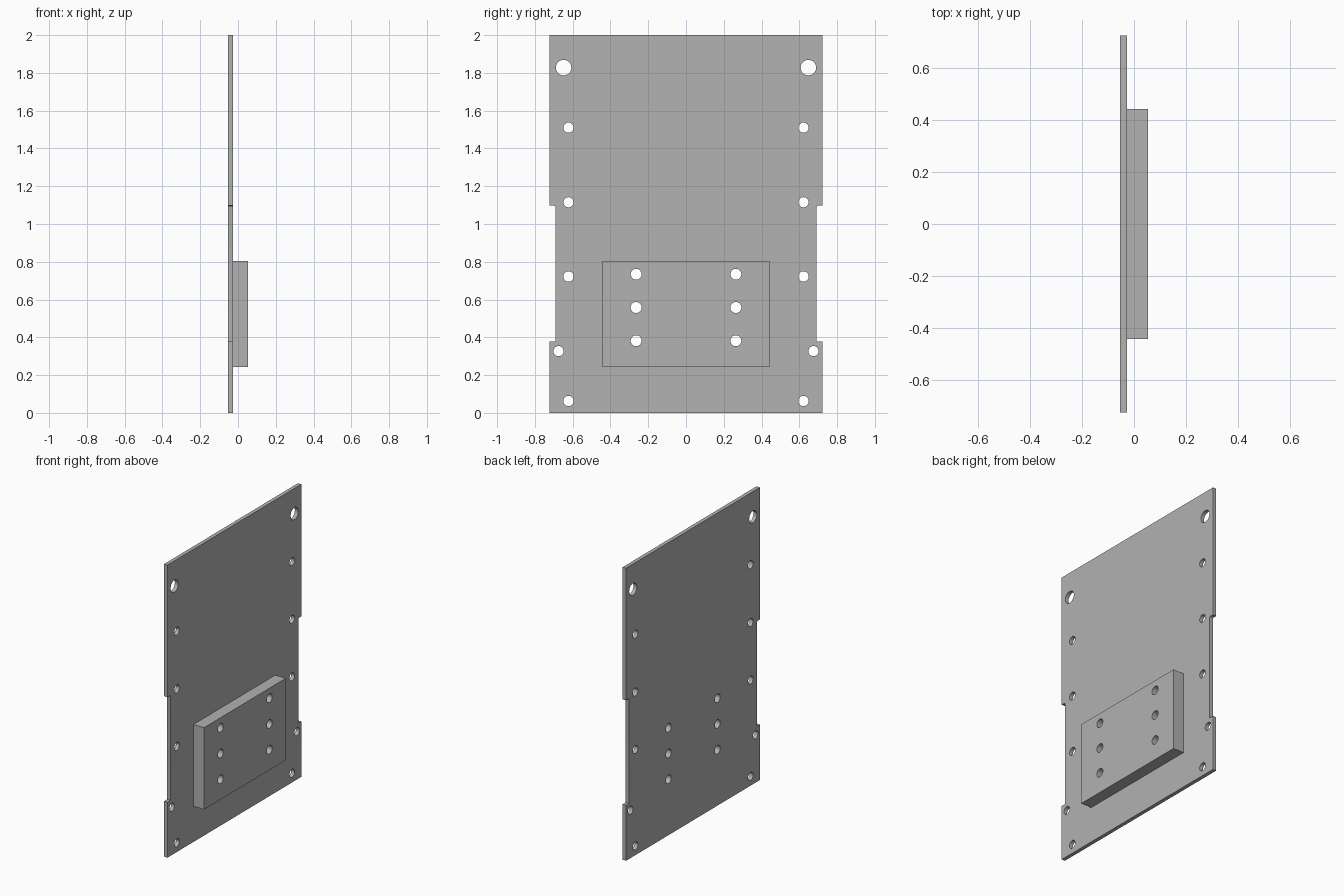
import bpy, bmesh, math
from mathutils import Matrix

cube = bpy.data.objects.get("Cube")
if cube:
    bpy.data.objects.remove(cube, do_unlink=True)

GREY = (0.445, 0.445, 0.445, 1.0)
grey = bpy.data.materials.new("plain_grey")
grey.use_nodes = True
grey.diffuse_color = GREY
for node in grey.node_tree.nodes:
    if node.type == 'BSDF_PRINCIPLED':
        node.inputs["Base Color"].default_value = GREY

# Local x, y, z of a flat profile become world y, z, x
UPRIGHT = Matrix(((0, 0, 1, 0), (1, 0, 0, 0), (0, 1, 0, 0), (0, 0, 0, 1)))


def arc(cy, cz, r, start, end, steps):
    angles = [math.radians(start + (end - start) * i / steps) for i in range(steps + 1)]
    return [(cy + r * math.cos(a), cz + r * math.sin(a)) for a in angles]


def mirrored_holes(spots, r):
    return [arc(side * y, z, r, 0, 360, 32)[:-1] for y, z in spots for side in (-1, 1)]


def drilled_plate(name, outline, holes, x0, x1):
    """Extrude an outline with holes from x0 to x1."""
    curve = bpy.data.curves.new(name + "_profile", 'CURVE')
    curve.dimensions = '2D'
    curve.fill_mode = 'BOTH'
    curve.extrude = (x1 - x0) / 2
    for loop in [outline] + holes:
        spline = curve.splines.new('POLY')
        spline.points.add(len(loop) - 1)
        for point, (y, z) in zip(spline.points, loop):
            point.co = (y, z, 0, 1)
        spline.use_cyclic_u = True
    helper = bpy.data.objects.new(name + "_profile", curve)
    bpy.context.collection.objects.link(helper)
    bpy.context.view_layer.update()
    graph = bpy.context.evaluated_depsgraph_get()
    mesh = bpy.data.meshes.new_from_object(helper.evaluated_get(graph))
    bpy.data.objects.remove(helper, do_unlink=True)

    mesh.name = name
    mesh.transform(Matrix.Translation(((x0 + x1) / 2, 0, 0)) @ UPRIGHT)
    bm = bmesh.new()
    bm.from_mesh(mesh)
    bmesh.ops.remove_doubles(bm, verts=bm.verts, dist=0.0001)
    bmesh.ops.recalc_face_normals(bm, faces=bm.faces)
    bm.to_mesh(mesh)
    bm.free()
    mesh.materials.clear()
    mesh.materials.append(grey)

    obj = bpy.data.objects.new(name, mesh)
    bpy.context.collection.objects.link(obj)
    bpy.ops.object.select_all(action='DESELECT')
    obj.select_set(True)
    bpy.context.view_layer.objects.active = obj
    bpy.ops.object.shade_smooth_by_angle(angle=math.radians(30))
    return obj


BACK, SEAM, FACE = -0.053, -0.027, 0.053
block_holes = mirrored_holes([(0.264, z) for z in (0.382, 0.558, 0.734)], 0.029)

# Tall panel with a notch in each long edge, rounded at the notch top
half = [(0.723, 0), (0.723, 0.379), (0.69, 0.379)]
half += arc(0.70, 1.087, 0.01, 180, 90, 4)
half += [(0.723, 1.097), (0.723, 2)]
panel_outline = half + [(-y, z) for y, z in reversed(half)]
edge_holes = mirrored_holes([(0.622, z) for z in (0.063, 0.722, 1.115, 1.51)] + [(0.675, 0.327)], 0.027)
corner_holes = mirrored_holes([(0.648, 1.828)], 0.041)
drilled_plate("panel", panel_outline, edge_holes + corner_holes + block_holes, BACK, SEAM)

# Thick mounting block, drilled through together with the panel
block_outline = [(-0.442, 0.243), (0.442, 0.243), (0.442, 0.803), (-0.442, 0.803)]
drilled_plate("mounting_block", block_outline, block_holes, SEAM, FACE)
